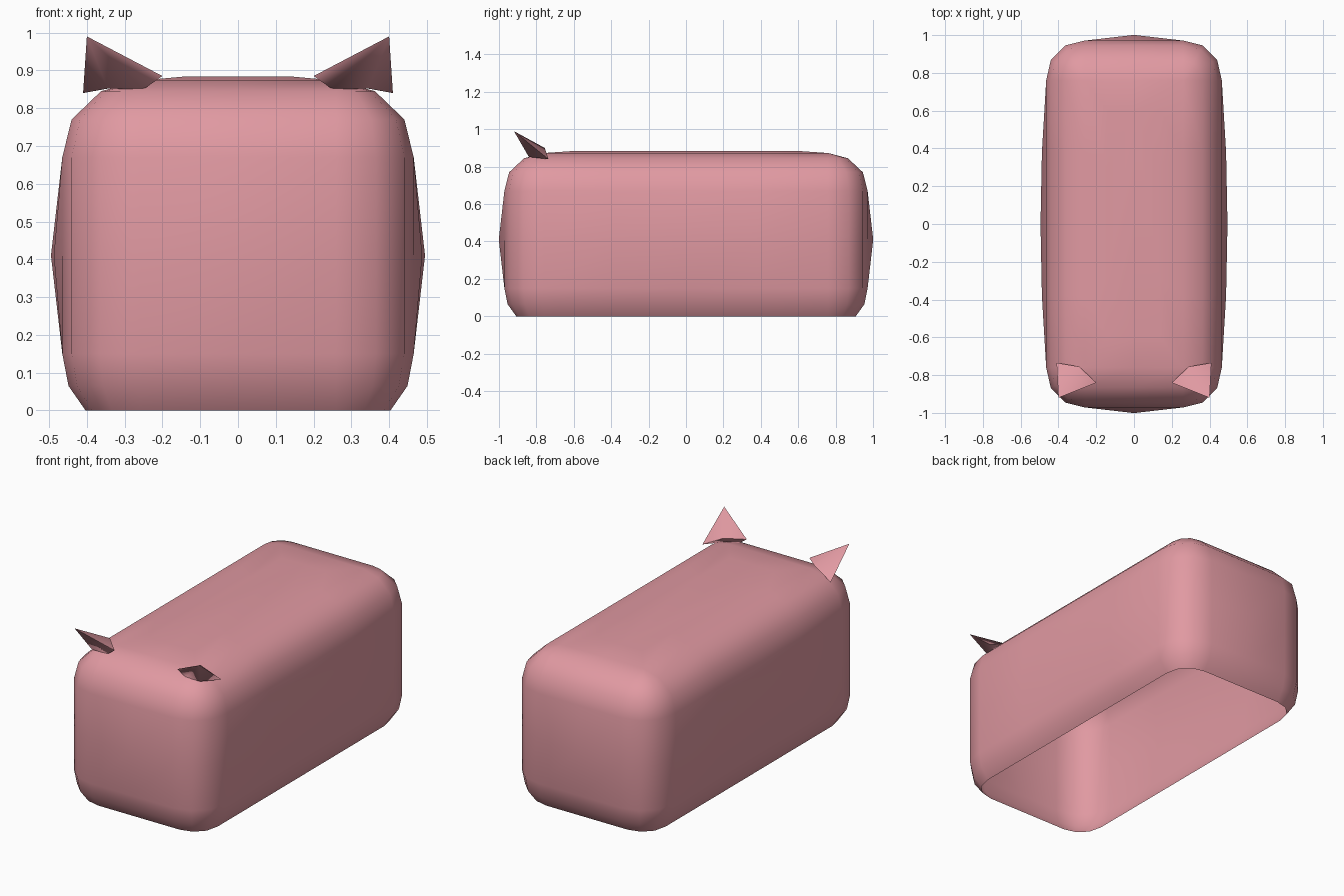
import bpy, bmesh, math

if "Cube" in bpy.data.objects:
    bpy.data.objects.remove(bpy.data.objects["Cube"])

pink = bpy.data.materials.new("soft_pink")
pink.diffuse_color = (0.75, 0.32, 0.36, 1)
pink.use_nodes = True
pink.node_tree.nodes["Principled BSDF"].inputs["Base Color"].default_value = pink.diffuse_color


def make(name, bm, angle):
    bmesh.ops.remove_doubles(bm, verts=bm.verts, dist=.0005)
    me = bpy.data.meshes.new(name)
    bm.to_mesh(me)
    bm.free()
    ob = bpy.data.objects.new(name, me)
    bpy.context.collection.objects.link(ob)
    me.materials.append(pink)
    bpy.ops.object.select_all(action='DESELECT')
    ob.select_set(True)
    bpy.context.view_layer.objects.active = ob
    bpy.ops.object.shade_smooth_by_angle(angle=angle)
    return ob


def ring(c, b, fx=.26, fy=.76):
    # quarter outline: flat sides with corner scale c and centre bulge b, mirrored
    q = [(fx + .205 * c + b, 0), (fx + .205 * c + .75 * b, fy / 2),
         (fx + .205 * c, fy), (fx + .18 * c, fy + .11 * c),
         (fx + .105 * c, fy + .185 * c), (fx, fy + .211 * c),
         (0, fy + .211 * c + b)]
    half = q + [(-x, y) for x, y in reversed(q[:-1])]
    return half + [(x, -y) for x, y in reversed(half[1:-1])]


# body: stacked outlines, open underneath (height, corner scale, centre bulge)
levels = [(0, .7, 0), (.065, .92, 0), (.15, 1, 0), (.41, 1, .03),
          (.67, 1, 0), (.77, .88, 0), (.845, .5, 0), (.873, 0, 0)]
rings = [(z, ring(c, b)) for z, c, b in levels]
rings.append((.884, ring(0, 0, .14, .60)))
bm = bmesh.new()
rows = [[bm.verts.new((x, y, z)) for x, y in pts] for z, pts in rings]
n = len(rows[0])
for a, b in zip(rows, rows[1:]):
    for i in range(n):
        j = (i + 1) % n
        bm.faces.new((a[i], a[j], b[j], b[i]))
bm.faces.new(rows[-1])
make("body", bm, 1.2)

# ears: pointed horns with a smooth back and a closed base
for name, s in (("left_ear", -1), ("right_ear", 1)):
    bm = bmesh.new()
    tip = bm.verts.new((s * .40, -.92, .99))
    base = [bm.verts.new((s * x, y, z)) for x, y, z in
            ((.41, -.735, .84), (.29, -.755, .90), (.20, -.84, .885),
             (.25, -.835, .85), (.345, -.84, .852))]
    for i in range(5):
        bm.faces.new((tip, base[i], base[(i + 1) % 5]))
    mid = bm.verts.new((s * .30, -.80, .86))
    for i in range(5):
        bm.faces.new((mid, base[(i + 1) % 5], base[i]))
    bmesh.ops.recalc_face_normals(bm, faces=bm.faces)
    make(name, bm, math.radians(80))
